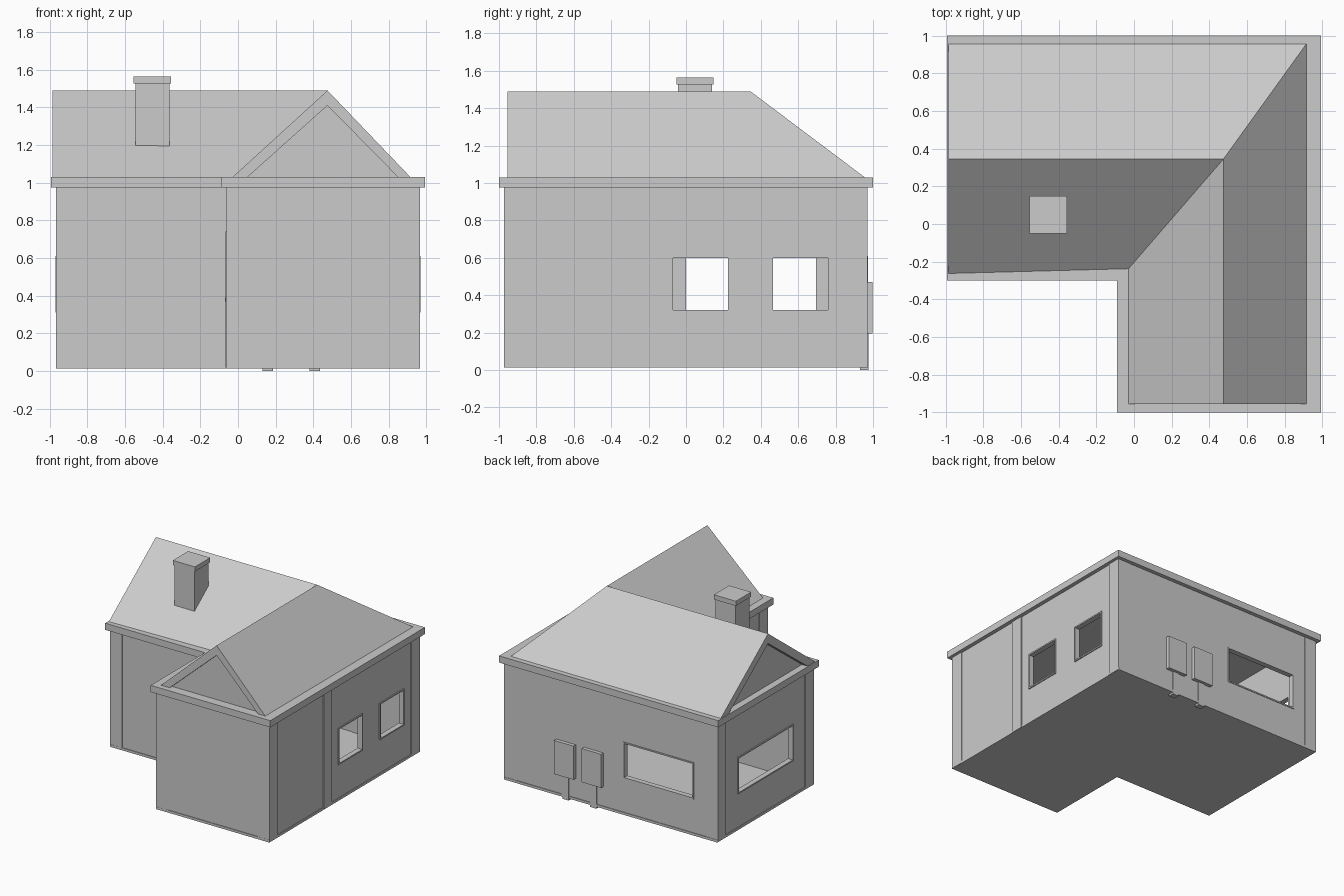
import bpy, bmesh

if "Cube" in bpy.data.objects:
    bpy.data.objects.remove(bpy.data.objects["Cube"])


def mesh_object(name, verts, faces):
    bm = bmesh.new()
    vs = [bm.verts.new(v) for v in verts]
    for f in faces:
        bm.faces.new([vs[i] for i in f])
    bmesh.ops.recalc_face_normals(bm, faces=bm.faces)
    me = bpy.data.meshes.new(name)
    bm.to_mesh(me)
    bm.free()
    ob = bpy.data.objects.new(name, me)
    bpy.context.collection.objects.link(ob)
    return ob


def prism(name, base, top):
    """Closed solid between two matching outlines."""
    n = len(base)
    sides = [(i, (i + 1) % n, n + (i + 1) % n, n + i) for i in range(n)]
    return mesh_object(name, base + top,
                       [tuple(range(n))[::-1], tuple(range(n, 2 * n))] + sides)


def box(name, x0, x1, y0, y1, z0, z1):
    o = [(x0, y0), (x1, y0), (x1, y1), (x0, y1)]
    return prism(name, [(x, y, z0) for x, y in o], [(x, y, z1) for x, y in o])


def l_block(name, d, z0, z1):
    """L-shaped footprint of the house, pulled in by d from the eaves."""
    a, nx, ny = 1 - d, -0.09 + d, -0.30 + d
    e = 0.992 - d
    o = [(-e, ny), (nx, ny), (nx, -a), (e, -a), (e, a), (-e, a)]
    return prism(name, [(x, y, z0) for x, y in o], [(x, y, z1) for x, y in o])


def cut(target, cutter):
    m = target.modifiers.new("cut", 'BOOLEAN')
    m.operation, m.solver, m.object = 'DIFFERENCE', 'EXACT', cutter
    bpy.context.view_layer.objects.active = target
    bpy.ops.object.modifier_apply(modifier=m.name)
    bpy.data.objects.remove(cutter)


# Hollow walls, base strip and eaves slab
walls = l_block("walls", 0.032, 0.02, 1.0)
cut(walls, l_block("room_cutter", 0.065, 0.036, 0.985))
base = l_block("base_strip", 0.027, 0.015, 0.035)
l_block("eaves", 0.0, 0.975, 1.03)


# Windows: wall axis, wall plane, span along wall, heights
def window(name, axis, plane, a0, a1, z0, z1):
    s, t = (1 if plane > 0 else -1), 0.011

    def bar(n, p, q, b0, b1, c0, c1):
        p, q = sorted((p, q))
        return box(n, p, q, b0, b1, c0, c1) if axis == 'x' else box(n, b0, b1, p, q, c0, c1)

    cut(walls, bar("window_cutter", plane - s * 0.1, plane + s * 0.1, a0 + t, a1 - t, z0 + t, z1 - t))
    p, q = plane - s * 0.035, plane + s * 0.008
    bar(name + "_sill", p, q, a0, a1, z0, z0 + t)
    bar(name + "_head", p, q, a0, a1, z1 - t, z1)
    bar(name + "_jamb_a", p, q, a0, a0 + t, z0 + t, z1 - t)
    bar(name + "_jamb_b", p, q, a1 - t, a1, z0 + t, z1 - t)


window("right_window_front", 'x', 0.96, -0.08, 0.235, 0.31, 0.61)
window("right_window_back", 'x', 0.96, 0.455, 0.77, 0.31, 0.61)
window("left_window", 'x', -0.96, -0.01, 0.705, 0.31, 0.61)
window("back_window", 'y', 0.965, -0.75, -0.11, 0.31, 0.61)

# Corner pilasters
w = 0.108
for i, (x, y, sx, sy) in enumerate([(0.967, -0.972, -1, 1), (0.967, 0.97, -1, -1),
                                    (-0.967, 0.97, 1, -1), (-0.967, -0.272, 1, 1),
                                    (-0.062, -0.972, 1, 1)]):
    xs, ys = sorted((x, x + sx * w)), sorted((y, y + sy * w))
    box(f"corner_pilaster_{i}", *xs, *ys, 0.017, 0.98)
box("right_middle_pilaster", 0.93, 0.967, -0.272, -0.165, 0.017, 0.98)

# Front door on the inner side of the wing
box("door", -0.062, -0.04, -0.72, -0.42, 0.035, 0.72)
for n, a, b, z0, z1 in [("a", -0.74, -0.72, 0.02, 0.74), ("b", -0.42, -0.40, 0.02, 0.74),
                        ("head", -0.72, -0.42, 0.72, 0.74)]:
    box("door_frame_" + n, -0.066, -0.04, a, b, z0, z1)
box("door_knob", -0.07, -0.06, -0.69, -0.67, 0.37, 0.39)

# Roof: two crossing ridges with a hip, a valley and two gable ends
z0, z1 = 1.02, 1.49
roof = mesh_object("roof", [
    (-0.985, -0.275, z0), (-0.04, -0.25, z0), (-0.04, -0.955, z0), (0.925, -0.955, z0),
    (0.925, 0.97, z0), (-0.985, 0.97, z0),
    (-0.985, 0.345, z1), (0.475, 0.345, z1), (0.475, -0.955, z1)],
    [(0, 1, 7, 6), (1, 2, 8, 7), (3, 4, 7, 8), (4, 5, 6, 7),
     (2, 3, 8), (5, 0, 6), (5, 4, 3, 2, 1, 0)])

# Recessed gable ends
tri = [(0.028, 1.01), (0.869, 1.01), (0.475, 1.41)]
cut(roof, prism("front_gable_cutter", [(x, -1.1, z) for x, z in tri],
                [(x, -0.925, z) for x, z in tri]))
tri = [(-0.19, 1.01), (0.88, 1.01), (0.345, 1.41)]
cut(roof, prism("left_gable_cutter", [(-1.1, y, z) for y, z in tri],
                [(-0.935, y, z) for y, z in tri]))

# Chimney
box("chimney", -0.545, -0.365, -0.042, 0.138, 1.12, 1.53)
box("chimney_cap", -0.555, -0.355, -0.05, 0.148, 1.527, 1.565)

# Meter boxes on posts at the back
for i, x in enumerate((0.157, 0.408)):
    box(f"meter_box_{i}", x - 0.088, x + 0.088, 0.96, 0.998, 0.195, 0.47)
    box(f"meter_post_{i}", x - 0.028, x + 0.028, 0.93, 0.975, 0.0, 0.2)
